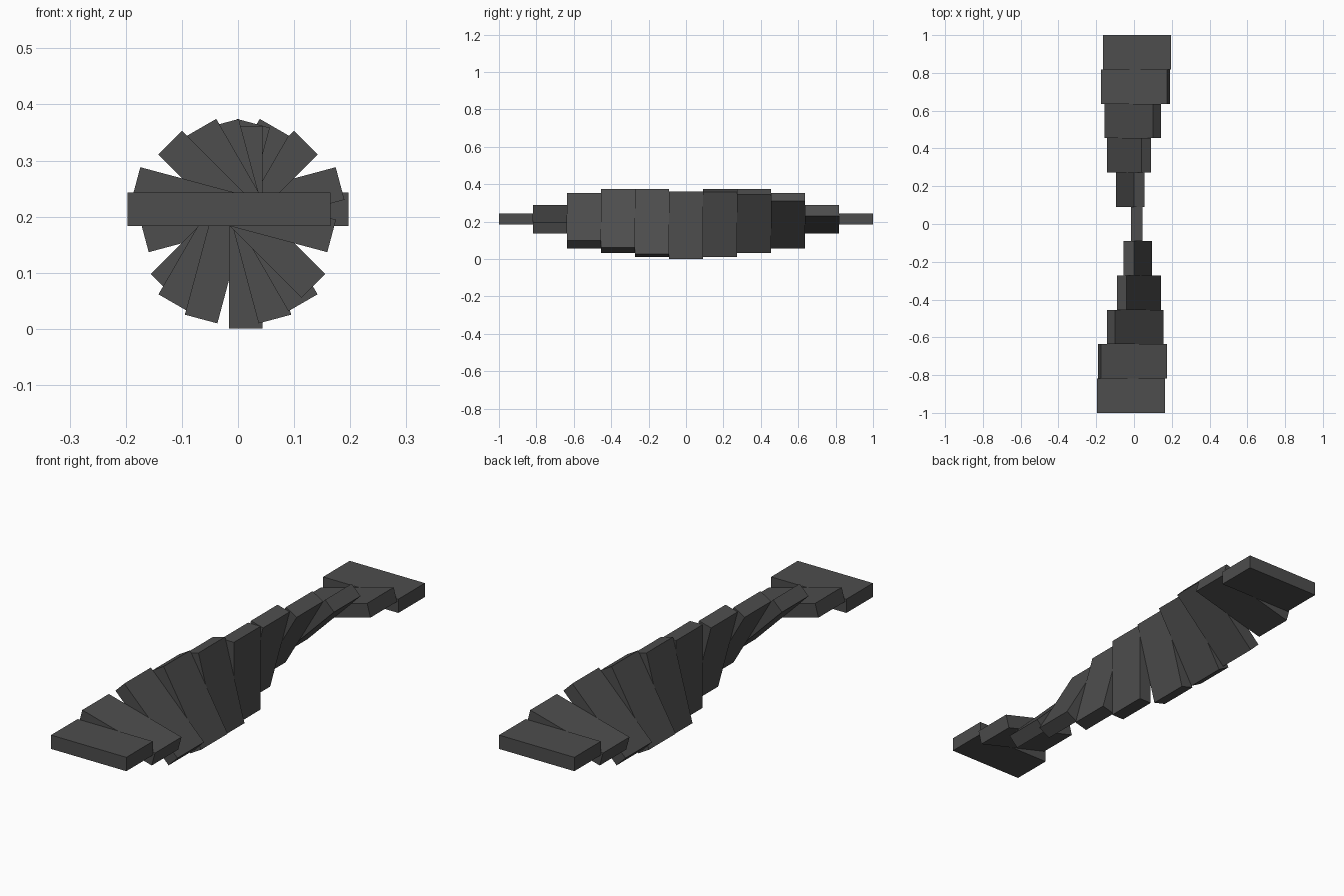
import bpy, math
from mathutils import Matrix

if "Cube" in bpy.data.objects:
    bpy.data.objects.remove(bpy.data.objects["Cube"])

LENGTH, THICK, STEP = 0.361, 0.06, 2 / 11

grey = bpy.data.materials.new("dark grey")
grey.diffuse_color = (0.075, 0.075, 0.075, 1)
grey.use_nodes = True
grey.node_tree.nodes["Principled BSDF"].inputs["Base Color"].default_value = grey.diffuse_color


def slab(name, x, y, z, angle):
    """One flat bar, turned about the y axis (positive lifts its left end)."""
    bpy.ops.mesh.primitive_cube_add(size=1)
    ob = bpy.context.object
    ob.name = name
    ob.data.transform(Matrix.Translation((x, y, z))
                      @ Matrix.Rotation(math.radians(angle), 4, 'Y')
                      @ Matrix.Diagonal((LENGTH, STEP, THICK, 1)))
    ob.data.materials.append(grey)


# front half of the twist: tilt, centre x, centre z; the back half is mirrored in x
half = [(0, -0.016, 0.213), (15, -0.0075, 0.2125), (45, 0.0065, 0.2045),
        (60, 0.0255, 0.203), (75, 0.019, 0.192)]
for i, (angle, x, z) in enumerate(half):
    y = (i - 5) * STEP
    slab(f"front_slab_{i + 1}", x, y, z, angle)
    slab(f"back_slab_{i + 1}", -x, -y, z, -angle)

# upright slab in the middle
slab("middle_slab", 0.014, 0, 0.1815, 90)
